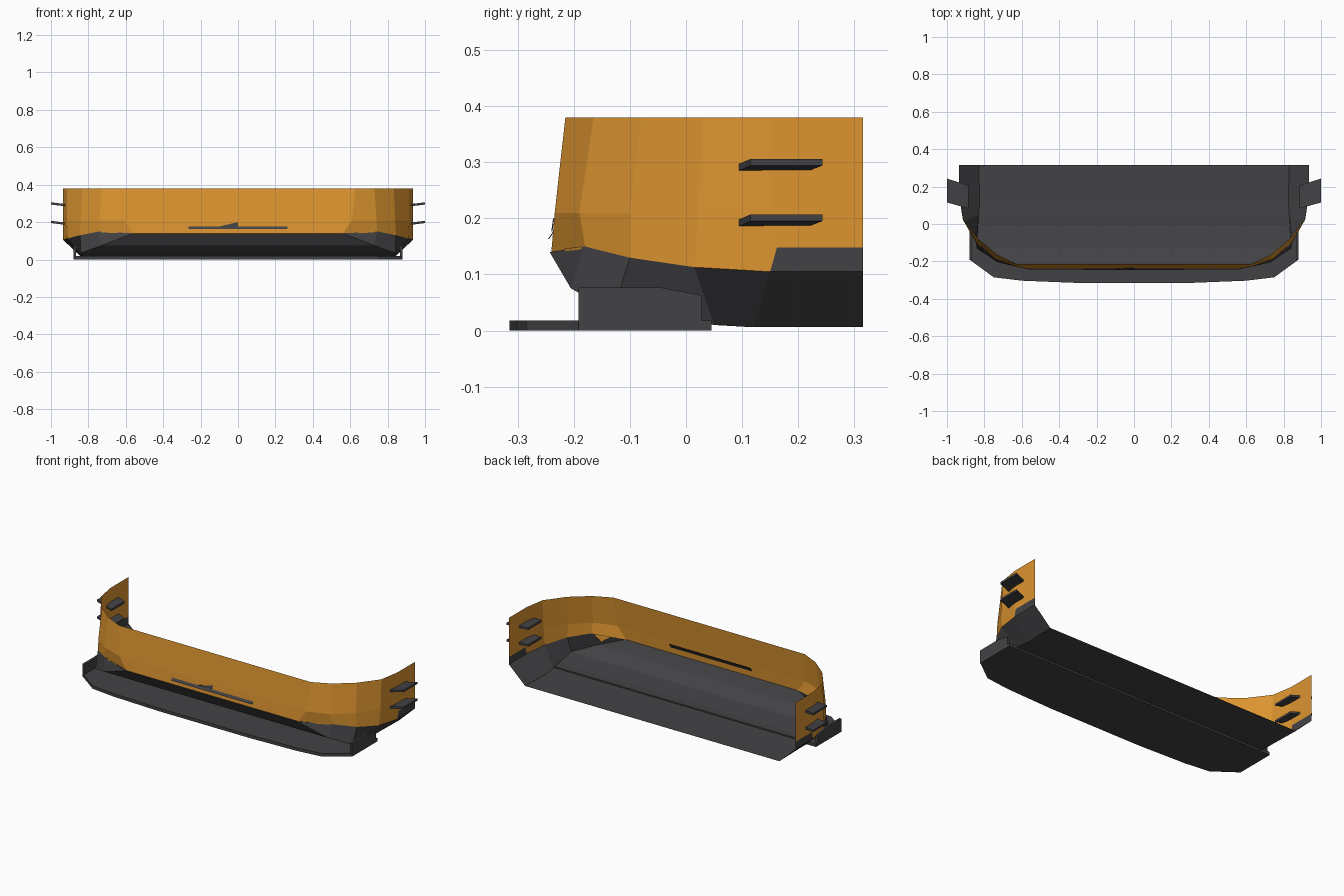
import bpy, bmesh
from mathutils import Vector

if "Cube" in bpy.data.objects:
    bpy.data.objects.remove(bpy.data.objects["Cube"])


def material(name, rgb):
    m = bpy.data.materials.new(name)
    m.diffuse_color = (*rgb, 1)
    m.use_nodes = True
    m.node_tree.nodes["Principled BSDF"].inputs["Base Color"].default_value = m.diffuse_color
    return m


ORANGE = material("orange_paint", (0.72, 0.30, 0.03))
DARK = material("dark_plastic", (0.055, 0.055, 0.06))


def make(name, verts, faces, mat, push=None, mirror=False):
    """Mesh from points; optionally extruded along push and mirrored in x."""
    bm = bmesh.new()
    vs = [bm.verts.new(v) for v in verts]
    for f in faces:
        bm.faces.new([vs[i] for i in f])
    if push:
        ext = bmesh.ops.extrude_face_region(bm, geom=bm.faces[:], use_keep_orig=True)
        moved = [g for g in ext["geom"] if isinstance(g, bmesh.types.BMVert)]
        bmesh.ops.translate(bm, verts=moved, vec=Vector(push))
    bmesh.ops.recalc_face_normals(bm, faces=bm.faces[:])
    me = bpy.data.meshes.new(name)
    bm.to_mesh(me)
    bm.free()
    me.materials.append(mat)
    ob = bpy.data.objects.new(name, me)
    bpy.context.collection.objects.link(ob)
    if mirror:
        mod = ob.modifiers.new("mirror", "MIRROR")
        mod.merge_threshold = 0.0005
    return ob


def prism(name, outline, push, mat, mirror=False):
    return make(name, outline, [range(len(outline))], mat, push, mirror)


# Painted shell: three rows running from the centre line round to the rear edge
top = [(0, -.215), (.625, -.215), (.73, -.165), (.833, -.08), (.915, .03),
       (.935, .15), (.935, .162), (.935, .315)]
mid = [(0, -.234), (.61, -.234), (.74, -.19), (.84, -.1), (.915, .022),
       (.935, .15), (.935, .162), (.935, .315)]
low = [(0, -.240, .14), (.56, -.240, .14), (.745, -.18, .15), (.845, -.10, .13),
       (.91, .015, .113), (.935, .15, .105), (.935, .162, .148), (.935, .315, .148)]
n = len(top)
verts = [(x, y, .38) for x, y in top] + [(x, y, .21) for x, y in mid] + low
faces = [(r * n + i, r * n + i + 1, r * n + n + i + 1, r * n + n + i)
         for r in range(2) for i in range(n - 1)]
make("bumper_shell", verts, faces, ORANGE, mirror=True)

# Small painted point dipping over the dark corner
make("corner_point", [(.64, -.217, .146), (.735, -.185, .15), (.69, -.197, .107)],
     [(0, 1, 2)], ORANGE, mirror=True)

# Dark lower valance: crease row, floor edge row, then floor strips to the centre
crease = [(.56, -.243, .14), (.745, -.18, .15), (.845, -.10, .13), (.91, .015, .113),
          (.935, .15, .105), (.935, .315, .105)]
edge = [(.73, -.205, .075), (.84, -.13, .035), (.83, .05, .01),
        (.825, .12, .006), (.83, .315, .006)]
centre = [(0, y, z) for _, y, z in [crease[0]] + edge]
patch = [(.935, .162, .148), (.935, .315, .148)]
verts = crease + edge + centre + patch
faces = [(0, 1, 6), (0, 6, 12, 11), (4, 5, 18, 17)]
faces += [(i, i + 1, i + 6, i + 5) for i in range(1, 5)]
faces += [(i + 6, i + 7, i + 13, i + 12) for i in range(4)]
make("lower_valance", verts, faces, DARK, mirror=True)

# Splitter plate
half = [(.88, .045), (.88, -.19), (.75, -.285), (.6, -.303), (.3, -.315)]
outline = half + [(-x, y) for x, y in reversed(half)]
prism("splitter", [(x, y, 0) for x, y in outline], (0, 0, .018), DARK)

# Splitter end plates
side = [(-.192, 0), (-.192, .077), (-.045, .077), (.028, .063), (.028, 0)]
prism("end_plate", [(.866, y, z) for y, z in side], (.014, 0, 0), DARK, mirror=True)

# Two canards on each side
for label, z in (("upper", .274), ("lower", .175)):
    prism(label + "_canard",
          [(.885, .083, z + .006), (1, .115, z + .02), (1, .243, z + .02), (.885, .206, z + .006)],
          (0, 0, .012), DARK, mirror=True)

# Tilted strip cutting through the front face, with a small wedge above it
prism("front_strip", [(-.265, -.246, .163), (.265, -.246, .163),
                      (.265, -.222, .2), (-.265, -.222, .2)], (0, .002, 0), DARK)
prism("strip_wedge", [(-.1, -.24, .177), (0, -.24, .177), (0, -.237, .2)],
      (0, .002, 0), DARK)
